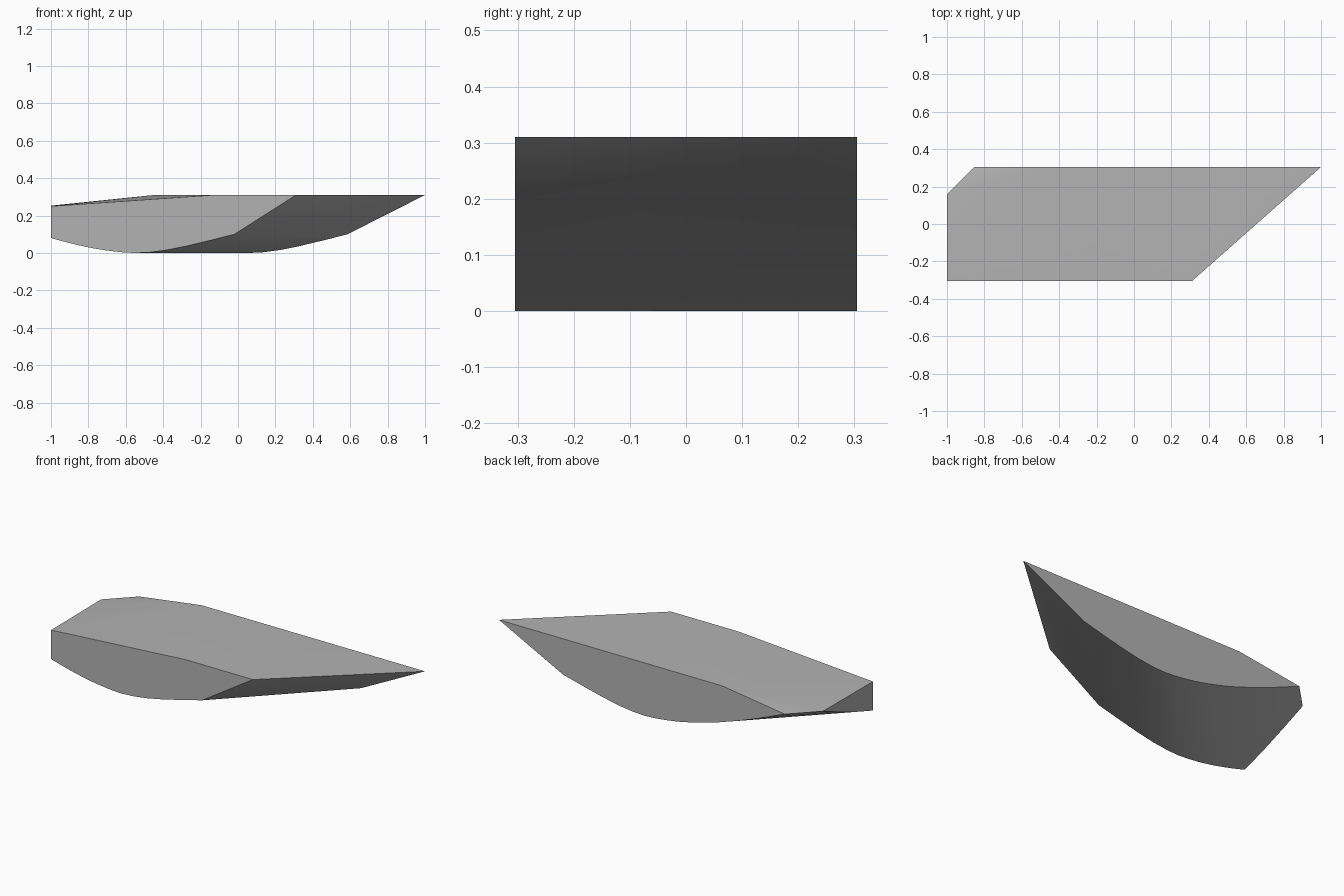
import bpy, bmesh, math

cube = bpy.data.objects.get("Cube")
if cube:
    bpy.data.objects.remove(cube, do_unlink=True)

HALF = 0.305      # half depth
SHEAR = 0.605     # sideways shift of the underside from front to back
LEFT = -1.0       # flat trimmed end

# Underside curve: position along the front edge, height
curve = [(-1.46, .253), (-1.3, .187), (-1.15, .13), (-1.0, .08), (-.92, .058),
         (-.85, .041), (-.78, .026), (-.7, .013), (-.62, .004), (-.55, 0),
         (-.47, .004), (-.38, .016), (-.28, .036), (-.15, .067), (-.02, .1)]

mat = bpy.data.materials.new("plain_grey")
mat.use_nodes = True
grey = (.45, .45, .45, 1)
mat.diffuse_color = grey
mat.node_tree.nodes["Principled BSDF"].inputs["Base Color"].default_value = grey

bm = bmesh.new()


def front_point(u, z):
    # Points past the trimmed end slide back along it
    if u >= LEFT:
        return bm.verts.new((u, -HALF, z))
    return bm.verts.new((LEFT, -HALF + (LEFT - u) * 2 * HALF / SHEAR, z))


front = [front_point(u, z) for u, z in curve]
back = [bm.verts.new((u + SHEAR, HALF, z)) for u, z in curve]

# Top corners and the shallow crease
end_top = bm.verts.new((LEFT, -HALF, .25))
crease_front = bm.verts.new((-.13, -HALF, .31))
crease_back = bm.verts.new((-.45, HALF, .31))
nose_front = bm.verts.new((.31, -HALF, .31))
nose_back = bm.verts.new((1.0, HALF, .31))

# Curved underside
for i in range(len(curve) - 1):
    bm.faces.new((front[i], back[i], back[i + 1], front[i + 1]))

# Front, back and trimmed end walls
k = [u for u, z in curve].index(LEFT)
bm.faces.new(front[k:] + [nose_front, crease_front, end_top])
bm.faces.new(back + [nose_back, crease_back])
bm.faces.new(front[:k + 1] + [end_top])

# Slanted nose, twisted slightly
bm.faces.new((front[-1], back[-1], nose_back))
bm.faces.new((front[-1], nose_back, nose_front))

# Top deck: level part, then the part falling towards the trimmed end
bm.faces.new((nose_front, nose_back, crease_back, crease_front))
for a, b in ((crease_front, end_top), (end_top, front[0]), (front[0], back[0])):
    bm.faces.new((crease_back, a, b))

bmesh.ops.recalc_face_normals(bm, faces=bm.faces)
mesh = bpy.data.meshes.new("hull_wedge")
bm.to_mesh(mesh)
bm.free()
mesh.materials.append(mat)
hull = bpy.data.objects.new("hull_wedge", mesh)
bpy.context.collection.objects.link(hull)

bpy.ops.object.select_all(action='DESELECT')
hull.select_set(True)
bpy.context.view_layer.objects.active = hull
bpy.ops.object.shade_smooth_by_angle(angle=math.radians(30))
